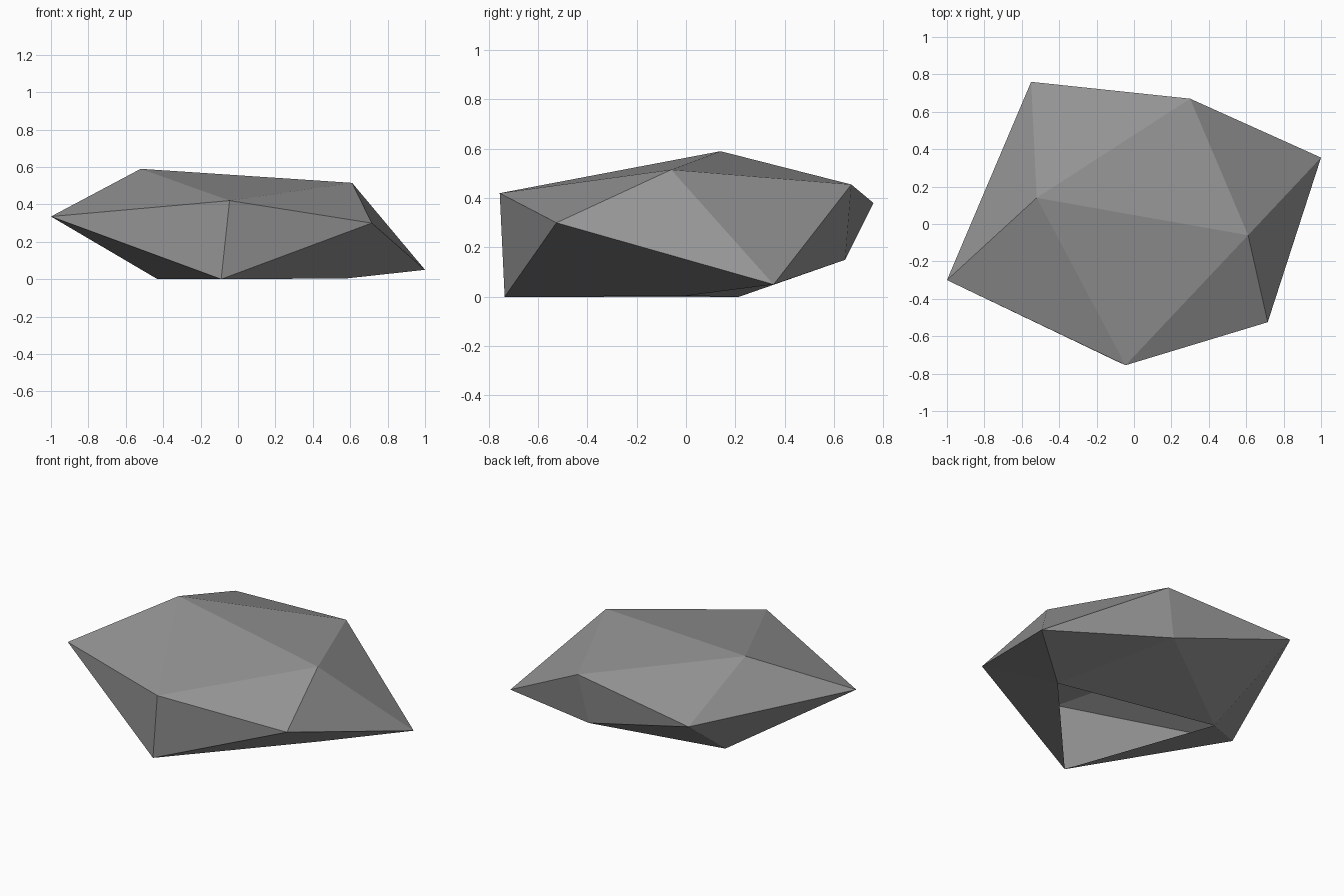
import bpy
import bmesh

# Remove the default cube
cube = bpy.data.objects.get("Cube")
if cube:
    bpy.data.objects.remove(cube, do_unlink=True)


def make_material(name, color):
    mat = bpy.data.materials.new(name)
    mat.use_nodes = True
    mat.diffuse_color = color
    bsdf = next(n for n in mat.node_tree.nodes if n.type == "BSDF_PRINCIPLED")
    bsdf.inputs["Base Color"].default_value = color
    bsdf.inputs["Roughness"].default_value = 0.9
    return mat


def build_faceted(name, corners, facets, mat):
    """Each facet is a word whose letters are keys of the corner points."""
    bm = bmesh.new()
    verts = {key: bm.verts.new(co) for key, co in corners.items()}
    for word in facets.split():
        bm.faces.new([verts[letter] for letter in word])
    bmesh.ops.recalc_face_normals(bm, faces=bm.faces)
    # Facets on an open shell: make sure the outside points up at the crest
    bm.normal_update()
    crest = max(bm.faces, key=lambda f: f.calc_center_median().z)
    if crest.normal.z < 0:
        bmesh.ops.reverse_faces(bm, faces=bm.faces)
    mesh = bpy.data.meshes.new(name)
    bm.to_mesh(mesh)
    bm.free()
    mesh.materials.append(mat)
    obj = bpy.data.objects.new(name, mesh)
    bpy.context.collection.objects.link(obj)
    return obj


# Corner points of the boulder: a squashed, irregular twenty-sided solid
corners = {
    # rim, clockwise from the back
    "A": (-0.55, 0.76, 0.38),
    "B": (0.30, 0.67, 0.455),
    "C": (1.0, 0.355, 0.05),
    "D": (0.715, -0.525, 0.30),
    "E": (-0.045, -0.755, 0.42),
    "F": (-1.0, -0.30, 0.335),
    # crest
    "G": (-0.52, 0.14, 0.59),
    "H": (0.61, -0.06, 0.515),
    # underside
    "I": (-0.09, -0.735, 0.0),
    "K": (0.24, 0.645, 0.15),
    "L": (-0.43, 0.215, 0.0),
    "M": (0.58, 0.0, 0.004),
}

# Top facets, then side and underside facets; the ground facet is left open
top = "FAG ABG GBH GHE GEF HED HDC HCB"
under = "FEI EDI DIM DCM CKM BCK ABK AKL AFL FIL KLM"

stone = make_material("stone_grey", (0.3, 0.3, 0.3, 1.0))
build_faceted("boulder", corners, top + " " + under, stone)
